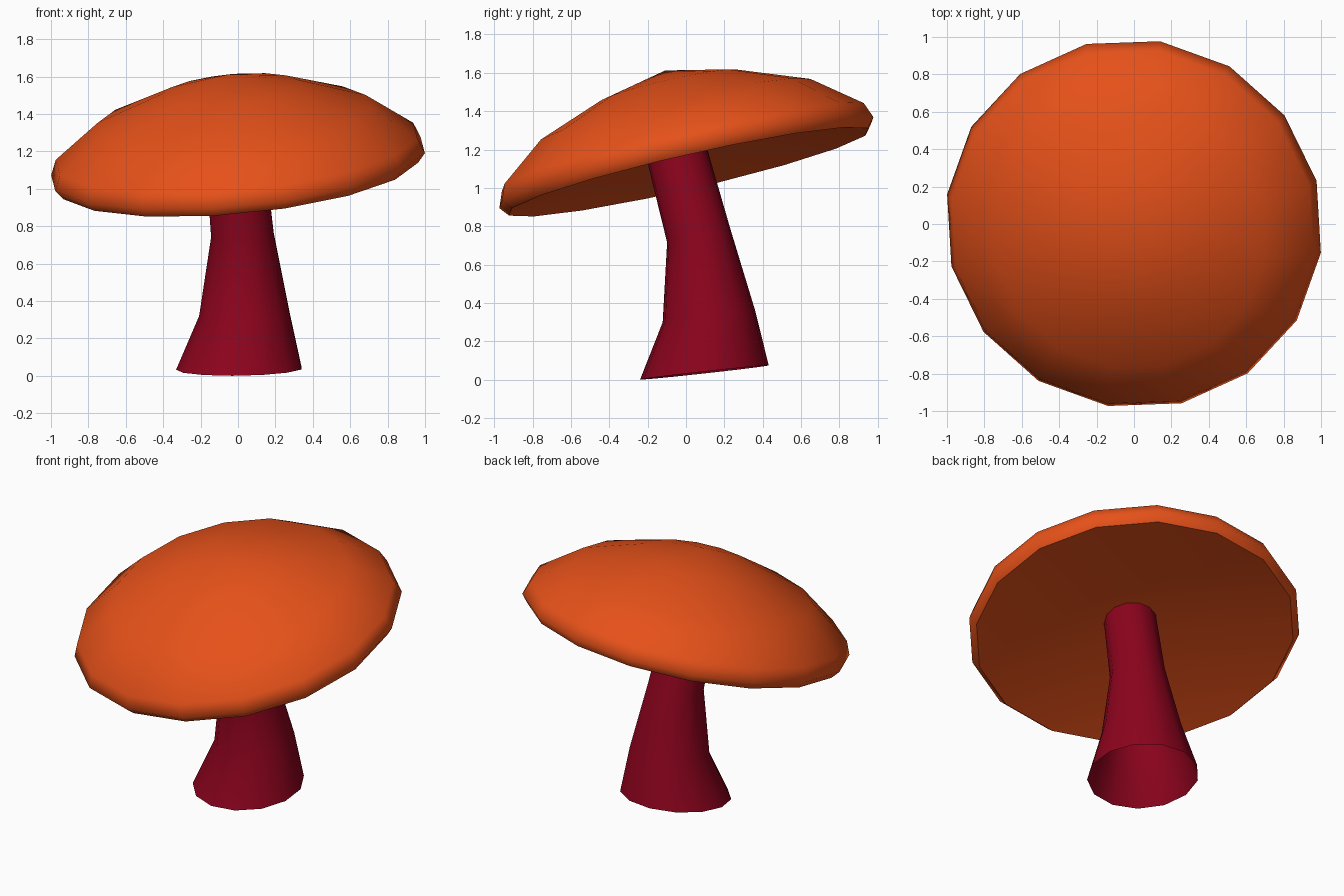
import bpy, bmesh, math
from mathutils import Vector

if "Cube" in bpy.data.objects:
    bpy.data.objects.remove(bpy.data.objects["Cube"])


def material(name, rgb):
    m = bpy.data.materials.new(name)
    m.diffuse_color = (*rgb, 1)
    m.use_nodes = True
    m.node_tree.nodes["Principled BSDF"].inputs["Base Color"].default_value = m.diffuse_color
    return m


def ring(bm, centre, normal, radius, sides, offset):
    """Regular polygon of vertices round a tilted axis."""
    turn = Vector((0, 0, 1)).rotation_difference(Vector(normal).normalized())
    verts = []
    for i in range(sides):
        a = math.radians(offset) + 2 * math.pi * i / sides
        p = Vector((radius * math.cos(a), radius * math.sin(a), 0))
        verts.append(bm.verts.new(Vector(centre) + turn @ p))
    return verts


def bridge(bm, lower, upper):
    n = len(lower)
    for i in range(n):
        j = (i + 1) % n
        bm.faces.new((lower[i], lower[j], upper[j], upper[i]))


def finish(bm, name, mat, angle):
    me = bpy.data.meshes.new(name)
    bm.to_mesh(me)
    bm.free()
    ob = bpy.data.objects.new(name, me)
    bpy.context.collection.objects.link(ob)
    me.materials.append(mat)
    bpy.ops.object.select_all(action='DESELECT')
    ob.select_set(True)
    bpy.context.view_layer.objects.active = ob
    bpy.ops.object.shade_smooth_by_angle(angle=math.radians(angle), keep_sharp_edges=True)
    return ob


orange = material("orange", (0.79, 0.082, 0.010))
crimson = material("crimson", (0.26, 0.001, 0.012))

# Cap: tilted 16-sided dome, hollow underneath
axis = Vector((-0.095, -0.23, 1)).normalized()
base = Vector((0, 0.002, 1.132))
profile = [(0.972, -0.05), (1.013, 0), (0.98, 0.083), (0.735, 0.272), (0.37, 0.41)]
bm = bmesh.new()
rings = [ring(bm, base + axis * h, axis, r, 16, -8.5) for r, h in profile]
for lo, up in zip(rings, rings[1:]):
    bridge(bm, lo, up)
apex = bm.verts.new(base + axis * 0.495)
hollow = bm.verts.new(base + axis * 0.1)
for i in range(16):
    j = (i + 1) % 16
    bm.faces.new((rings[-1][i], rings[-1][j], apex))
    bm.faces.new((rings[0][j], rings[0][i], hollow))
    bm.edges.get((rings[0][i], rings[0][j])).smooth = False
finish(bm, "mushroom_cap", orange, 70)

# Stem: open leaning tube, flared at the foot (centre, axis, radius)
sections = [
    ((0.009, 0.096, 0.038), (-0.015, -0.11, 1), 0.340),
    ((0.037, 0.12, 0.33), (-0.04, -0.12, 1), 0.245),
    ((0.026, 0.067, 0.75), (-0.05, -0.2, 1), 0.170),
    ((-0.025, -0.08, 1.30), (-0.095, -0.25, 1), 0.158),
]
bm = bmesh.new()
rings = [ring(bm, c, n, r, 13, 14) for c, n, r in sections]
for lo, up in zip(rings, rings[1:]):
    bridge(bm, lo, up)
finish(bm, "mushroom_stem", crimson, 60)
